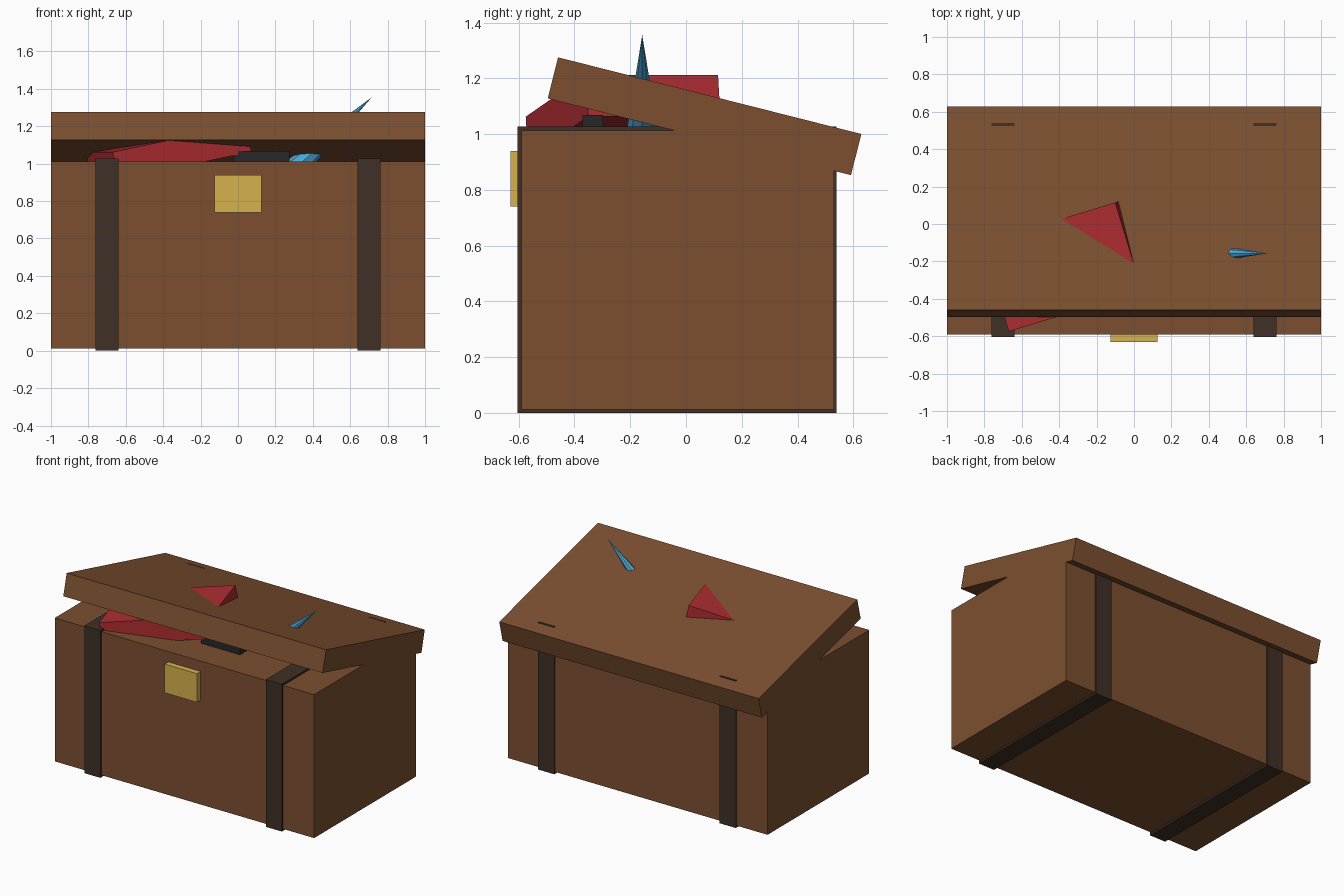
import bpy
from math import atan2
from mathutils import Vector, Matrix

if "Cube" in bpy.data.objects:
    bpy.data.objects.remove(bpy.data.objects["Cube"])


def material(name, rgb):
    m = bpy.data.materials.new(name)
    m.diffuse_color = (*rgb, 1)
    m.use_nodes = True
    m.node_tree.nodes["Principled BSDF"].inputs["Base Color"].default_value = m.diffuse_color
    return m


WOOD = material("wood", (0.20, 0.078, 0.03))
STRAP = material("dark_strap", (0.05, 0.03, 0.019))
BRASS = material("brass", (0.66, 0.45, 0.075))
RED = material("red", (0.42, 0.026, 0.032))
BLACK = material("black", (0.02, 0.02, 0.021))
BLUE = material("blue", (0.07, 0.38, 0.66))


def box(name, center, size, mat, rot=(0, 0, 0)):
    bpy.ops.mesh.primitive_cube_add(size=1, location=center, rotation=rot)
    ob = bpy.context.object
    ob.name = name
    ob.scale = size
    bpy.ops.object.transform_apply(location=False, rotation=False, scale=True)
    ob.data.materials.append(mat)
    return ob


# Chest body
box("chest_body", (0, -0.03, 0.5125), (2, 1.12, 1.0), WOOD)

# Straps wrapped round the body
for side, sx in (("left", -1), ("right", 1)):
    box(f"{side}_strap", (sx * 0.7, -0.0325, 0.5135), (0.124, 1.145, 1.027), STRAP)

# Lid propped ajar
tilt = -atan2(0.275, 1.088)
box("lid", (0, 0.0665, 1.064), (2, 1.122, 0.152), WOOD, (tilt, 0, 0))

# Front latch
box("latch", (0, -0.605, 0.84), (0.25, 0.05, 0.2), BRASS)

# Folded red cloth block, tilted and poking through the lid
u = Vector((0.94, 0.285, 0.198)).normalized()
v = Vector((-0.29, 0.957, 0)).normalized()
v = (v - u * v.dot(u)).normalized()
w = u.cross(v)
front_corner, back_corner = Vector((-0.67, -0.575, 1.065)), Vector((-0.1, 0.115, 1.21))
diag = back_corner - front_corner
thick = 0.152
cloth = box("red_cloth", (0, 0, 0), (diag.dot(u), diag.dot(v), thick), RED)
frame = Matrix((u, v, w)).transposed().to_4x4()
cloth.matrix_world = Matrix.Translation((front_corner + back_corner) / 2 - w * thick / 2) @ frame

# Small dark bar lying on the chest
box("dark_bar", (0.125, -0.335, 1.03), (0.3, 0.073, 0.078), BLACK)

# Blue spike leaning through the lid
apex, length = Vector((0.715, -0.157, 1.355)), 0.6
axis = Vector((0.73, 0, 0.68)).normalized()
bpy.ops.mesh.primitive_cone_add(vertices=8, radius1=0.067, radius2=0, depth=length,
                                location=apex - axis * length / 2,
                                rotation=(0, atan2(axis.x, axis.z), 0))
spike = bpy.context.object
spike.name = "blue_spike"
spike.data.materials.append(BLUE)
